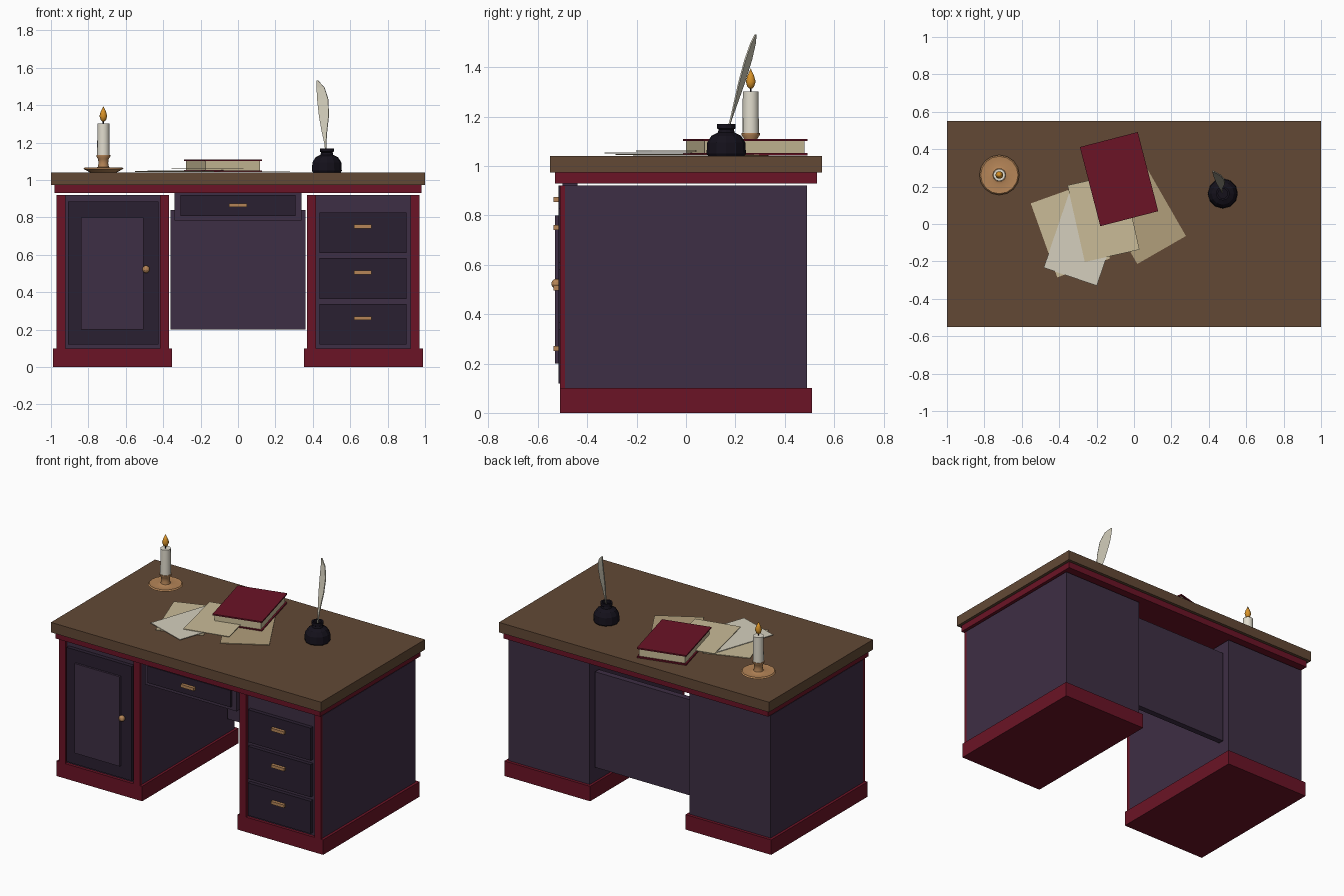
import bpy, bmesh, math
from mathutils import Matrix, Vector

if "Cube" in bpy.data.objects:
    bpy.data.objects.remove(bpy.data.objects["Cube"])


def mat(name, r, g, b):
    m = bpy.data.materials.new(name)
    m.diffuse_color = [(c / 255) ** 2.2 for c in (r, g, b)] + [1]
    m.use_nodes = True
    m.node_tree.nodes["Principled BSDF"].inputs["Base Color"].default_value = m.diffuse_color
    return m


RED = mat("red_trim", 106, 26, 42)
WOOD = mat("brown_top", 98, 74, 56)
PURPLE = mat("purple_body", 64, 50, 70)
DARK = mat("dark_panel", 46, 37, 52)
BRASS = mat("brass", 180, 132, 88)
WAX = mat("wax", 225, 220, 205)
FLAME = mat("flame", 215, 145, 45)
INK = mat("black_glass", 27, 24, 33)
PAGES = mat("pages", 200, 186, 150)
PALE = mat("pale_paper", 212, 206, 188)
TAN = mat("tan_paper", 176, 157, 122)
FEATHER = mat("feather", 205, 200, 182)


def finish(name, bm, material):
    bmesh.ops.recalc_face_normals(bm, faces=bm.faces)
    me = bpy.data.meshes.new(name)
    bm.to_mesh(me)
    bm.free()
    me.materials.append(material)
    ob = bpy.data.objects.new(name, me)
    bpy.context.collection.objects.link(ob)
    return ob


def box(name, x, y, z, material, angle=0):
    """Box from (min, max) ranges, turned about its own vertical axis."""
    centre = Vector([sum(r) / 2 for r in (x, y, z)])
    size = [r[1] - r[0] for r in (x, y, z)]
    bm = bmesh.new()
    bmesh.ops.create_cube(bm, size=1)
    bm.transform(Matrix.Translation(centre)
                 @ Matrix.Rotation(math.radians(angle), 4, 'Z')
                 @ Matrix.Diagonal((*size, 1)))
    return finish(name, bm, material)


def slab(name, cx, cy, w, d, z0, z1, material, angle):
    return box(name, (cx - w / 2, cx + w / 2), (cy - d / 2, cy + d / 2), (z0, z1), material, angle)


def lathe(name, cx, cy, profile, segments, material, smooth=True):
    """Spin (radius, z) points that start and end on the axis."""
    bm = bmesh.new()
    verts = [bm.verts.new((r, 0, z)) for r, z in profile]
    edges = [bm.edges.new(p) for p in zip(verts, verts[1:])]
    bmesh.ops.spin(bm, geom=verts + edges, cent=(0, 0, 0), axis=(0, 0, 1),
                   angle=2 * math.pi, steps=segments)
    bmesh.ops.remove_doubles(bm, verts=bm.verts, dist=1e-4)
    bm.transform(Matrix.Translation((cx, cy, 0)))
    ob = finish(name, bm, material)
    if smooth:
        bpy.ops.object.select_all(action='DESELECT')
        ob.select_set(True)
        bpy.context.view_layer.objects.active = ob
        bpy.ops.object.shade_smooth_by_angle(angle=math.radians(40))
    return ob


# Desk top
box("desk_top", (-1, 1), (-.55, .55), (.973, 1.04), WOOD)
box("top_trim", (-.98, .98), (-.53, .53), (.93, .973), RED)

# Pedestals with plinths and front posts
for side, s in (("left", -1), ("right", 1)):
    def span(a, b):
        return tuple(sorted((s * a, s * b)))
    box(side + "_pedestal", span(.37, .97), (-.49, .49), (.1, .92), PURPLE)
    box(side + "_plinth", span(.353, .988), (-.51, .51), (0, .1), RED)
    box(side + "_inner_post", span(.37, .418), (-.51, -.485), (.1, .92), RED)
    box(side + "_outer_post", span(.922, .97), (-.51, -.485), (.1, .92), RED)


def handle(name, cx, cz):
    box(name, (cx - .048, cx + .048), (-.537, -.513), (cz - .01, cz + .01), BRASS)


# Door
box("door", (-.908, -.425), (-.517, -.48), (.12, .885), DARK)
box("door_panel", (-.84, -.505), (-.53, -.51), (.2, .8), PURPLE)
bm = bmesh.new()
bmesh.ops.create_uvsphere(bm, u_segments=12, v_segments=8, radius=.02)
bm.transform(Matrix.Translation((-.492, -.525, .523)))
finish("door_knob", bm, BRASS)

# Pedestal drawers
for i in range(3):
    z = .12 + .245 * i
    box(f"drawer_{i + 1}", (.435, .9), (-.517, -.48), (z, z + .217), DARK)
    handle(f"drawer_handle_{i + 1}", .667, z + .141)

# Middle drawer and back panel
box("middle_drawer_frame", (-.34, .34), (-.5, -.44), (.783, .933), PURPLE)
box("middle_drawer_front", (-.307, .307), (-.517, -.49), (.808, .92), DARK)
handle("middle_drawer_handle", 0, .865)
box("back_panel", (-.362, .362), (.405, .445), (.2, .84), PURPLE)

# Candle
CX, CY = -.72, .262
lathe("candle_holder", CX, CY, [(0, 1.04), (.07, 1.04), (.107, 1.06), (.1, 1.068), (.05, 1.062),
      (.03, 1.07), (.026, 1.09), (.028, 1.112), (.037, 1.125), (.037, 1.133), (0, 1.133)], 16, BRASS)
lathe("candle", CX, CY, [(0, 1.13), (.033, 1.13), (.032, 1.302), (0, 1.302)], 16, WAX)
lathe("wick", CX, CY, [(0, 1.3), (.004, 1.3), (.004, 1.325), (0, 1.325)], 6, INK)
lathe("candle_flame", CX, CY, [(0, 1.31), (.014, 1.32), (.021, 1.342), (.014, 1.366), (0, 1.395)], 10, FLAME)

# Ink pot
lathe("ink_pot", .475, .163, [(0, 1.04), (.074, 1.04), (.08, 1.05), (.077, 1.095), (.06, 1.122),
      (.034, 1.135), (.031, 1.148), (.037, 1.152), (.037, 1.17), (.026, 1.17), (.026, 1.15),
      (0, 1.15)], 12, INK, smooth=False)

# Quill: flat leaning blade, one (left, right, z) row per step
rows = [(.469, .476, 1.1), (.464, .471, 1.19), (.448, .476, 1.26), (.434, .485, 1.34),
        (.424, .483, 1.43), (.421, .462, 1.495), (.42, .428, 1.532)]
bm = bmesh.new()
strip = []
for left, right, z in rows:
    y = .165 + (z - 1.13) * .29
    w = (right - left) * .22
    strip.append([bm.verts.new((left, y + w, z)), bm.verts.new((right, y - w, z))])
for a, b in zip(strip, strip[1:]):
    bm.faces.new((a[0], a[1], b[1], b[0]))
quill = finish("quill", bm, FEATHER)
mod = quill.modifiers.new("thickness", 'SOLIDIFY')
mod.thickness, mod.offset = .006, 0

# Loose papers
for i, (x, y, ang, z, m) in enumerate([(.043, .043, 29.9, 1.042, TAN), (-.34, -.037, 19.7, 1.044, PAGES),
                                       (-.273, -.083, -18.8, 1.051, PALE), (-.163, .035, 12.7, 1.058, PAGES)]):
    slab(f"paper_{i + 1}", x, y, .3, .42, z, z + .004, m, ang)

# Book
for name, z0, z1, inset, m in (("book_back_cover", 1.043, 1.052, 0, RED),
                               ("book_pages", 1.052, 1.101, .02, PAGES),
                               ("book_front_cover", 1.101, 1.11, 0, RED)):
    slab(name, -.08, .24, .32 - inset, .437 - inset, z0, z1, m, 14.5)
